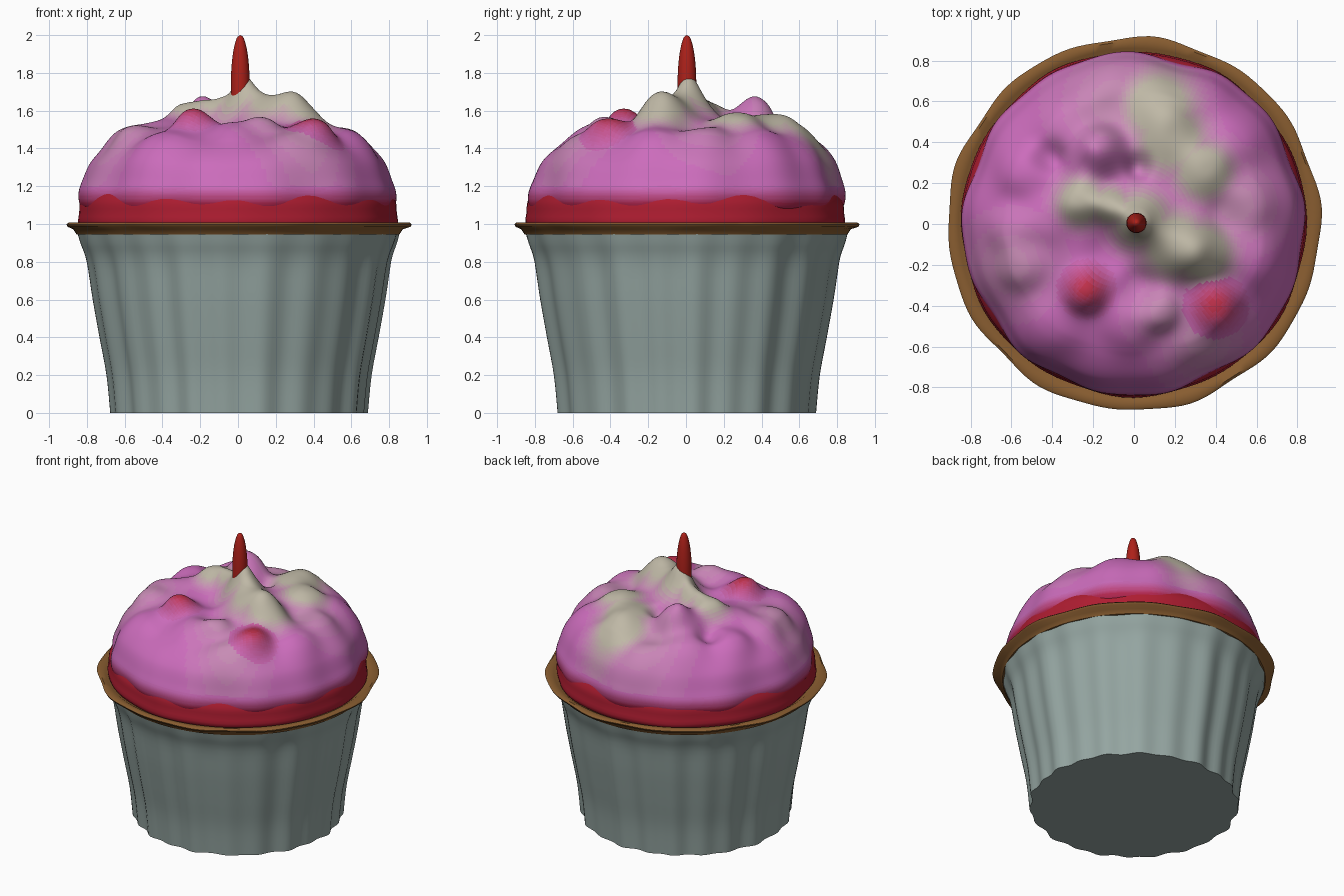
import bpy, math
from math import sin, cos, pi, exp

if "Cube" in bpy.data.objects:
    bpy.data.objects.remove(bpy.data.objects["Cube"])


def material(name, rgb):
    m = bpy.data.materials.new(name)
    m.diffuse_color = (*rgb, 1)
    m.use_nodes = True
    m.node_tree.nodes["Principled BSDF"].inputs["Base Color"].default_value = m.diffuse_color
    return m


def mix(a, b, t):
    return tuple(x + (y - x) * t for x, y in zip(a, b))


def smooth_profile(pts, steps):
    """Catmull-Rom curve through (radius, z) points."""
    ext = [pts[0]] + pts + [pts[-1]]
    out = []
    for i in range(1, len(ext) - 2):
        a, b, c, d = ext[i - 1:i + 3]
        for k in range(steps):
            t = k / steps
            out.append(tuple(0.5 * (2 * b[j] + (c[j] - a[j]) * t
                       + (2 * a[j] - 5 * b[j] + 4 * c[j] - d[j]) * t * t
                       + (3 * b[j] - a[j] - 3 * c[j] + d[j]) * t ** 3) for j in (0, 1)))
    return out + [pts[-1]]


def lathe(name, profile, sides, mats, shift=None, pick=None, centre=(0, 0), angle=50, radial=True):
    """Spin a profile; shift(x, y, z, a) moves points outward, radially or along the normal."""
    verts, faces, n = [], [], len(profile)
    for i, (r, z) in enumerate(profile):
        p, q = profile[max(i - 1, 0)], profile[min(i + 1, n - 1)]
        dr, dz = q[0] - p[0], q[1] - p[1]
        length = math.hypot(dr, dz) or 1
        nr, nz = (1, 0) if radial else (-dz / length, dr / length)
        if r < 1e-4:
            nr = 0
        for s in range(sides):
            a = 2 * pi * s / sides
            d = shift(r * cos(a), r * sin(a), z, a) if shift else 0
            rr = r + nr * d
            verts.append((centre[0] + rr * cos(a), centre[1] + rr * sin(a), z + nz * d))
    for i in range(n - 1):
        for s in range(sides):
            t = (s + 1) % sides
            faces.append((i * sides + s, (i + 1) * sides + s,
                          (i + 1) * sides + t, i * sides + t))
    me = bpy.data.meshes.new(name)
    me.from_pydata(verts, [], faces)
    for m in mats:
        me.materials.append(m)
    if pick:
        for f in me.polygons:
            f.material_index = pick(f.center)
    ob = bpy.data.objects.new(name, me)
    bpy.context.collection.objects.link(ob)
    bpy.context.view_layer.objects.active = ob
    ob.select_set(True)
    # weld the pole points
    bpy.ops.object.mode_set(mode='EDIT')
    bpy.ops.mesh.select_all(action='SELECT')
    bpy.ops.mesh.remove_doubles(threshold=0.0001)
    bpy.ops.mesh.normals_make_consistent(inside=False)
    bpy.ops.object.mode_set(mode='OBJECT')
    bpy.ops.object.shade_smooth_by_angle(angle=math.radians(angle))
    ob.select_set(False)
    return ob


# Colours
PINK, CREAM, RED, LOW = (0.60, 0.15, 0.50), (0.52, 0.48, 0.38), (0.52, 0.03, 0.07), (0.45, 0.02, 0.08)
STEPS = 12
paper = material("paper", (0.30, 0.38, 0.36))
crust = material("crust", (0.25, 0.11, 0.03))
jam = material("jam", (0.42, 0.012, 0.03))
wax = material("wax", (0.42, 0.015, 0.01))
icing_mats = [material("icing_pink", PINK)]
for label, rgb in (("cream", CREAM), ("red", RED), ("low", LOW)):
    icing_mats += [material(f"icing_{label}_{i}", mix(PINK, rgb, i / STEPS)) for i in range(1, STEPS + 1)]


# Pleated paper cup
def pleats(x, y, z, a):
    if math.hypot(x, y) < 0.6:
        return 0
    fade = 1 - 0.7 * max(0, (z - 0.75) / 0.25)
    return fade * (0.009 * sin(22 * a + 0.8 * sin(3 * a)) + 0.006 * sin(13 * a + 1))


wall = smooth_profile([(0.675, 0), (0.695, 0.2), (0.732, 0.4), (0.768, 0.6),
                       (0.80, 0.8), (0.835, 0.9), (0.856, 0.97)], 4)
lathe("paper_cup", [(0, 0)] + wall, 176, [paper], pleats)


# Thin wavy crust rim
def rim_wave(x, y, z, a):
    return 0.006 * sin(9 * a + 1) + 0.005 * sin(14 * a) if math.hypot(x, y) > 0.88 else 0


lathe("crust_rim", [(0.80, 0.94), (0.855, 0.945), (0.872, 0.972), (0.905, 0.985), (0.912, 0.998),
                    (0.90, 1.008), (0.86, 1.002), (0.835, 0.985), (0.80, 0.98)],
      144, [crust], rim_wave)

# Red jam band under the icing
lathe("jam_band", smooth_profile([(0.80, 0.96), (0.842, 1.0), (0.838, 1.06),
                                  (0.832, 1.12), (0.80, 1.18)], 3), 96, [jam],
      lambda x, y, z, a: 0.004 * sin(7 * a) + 0.003 * sin(12 * a + 2))

# Lumps on the icing: x, y, height, spread
cream_lumps = [(0.03, 0.02, 0.15, 0.12), (0.20, -0.10, 0.11, 0.14), (0.33, -0.14, 0.09, 0.13),
               (-0.12, 0.09, 0.08, 0.08), (-0.26, 0.11, 0.10, 0.10),
               (0.12, 0.58, 0.07, 0.15), (0.18, 0.42, 0.07, 0.14), (0.34, 0.26, 0.08, 0.12)]
red_lumps = [(0.40, -0.40, 0.10, 0.11), (-0.23, -0.32, 0.10, 0.10)]
pink_lumps = [(0.025, 0.015, 0.07, 0.06), (-0.15, 0.36, 0.13, 0.10), (-0.22, 0.28, 0.06, 0.10),
              (-0.34, 0.50, 0.07, 0.16), (-0.55, 0.26, 0.07, 0.13),
              (-0.60, -0.03, 0.06, 0.11), (-0.55, -0.21, 0.07, 0.11), (-0.42, 0.02, 0.04, 0.12),
              (-0.40, -0.50, 0.05, 0.15), (-0.02, -0.50, 0.05, 0.13), (0.13, -0.42, 0.06, 0.09),
              (0.33, -0.58, 0.05, 0.14), (0.56, 0.10, 0.06, 0.13), (0.60, -0.18, 0.06, 0.14),
              (0.50, 0.42, 0.06, 0.15), (-0.15, 0.70, 0.05, 0.12), (0.35, 0.62, 0.04, 0.12)]
pits = [(0.02, 0.28, -0.06, 0.06), (-0.40, 0.32, -0.05, 0.07), (-0.12, -0.14, -0.05, 0.12),
        (0.02, -0.30, -0.04, 0.09), (0.45, 0.04, -0.03, 0.09)]
lumps = cream_lumps + red_lumps + pink_lumps + pits
tints = [(0.14, -0.43, 0, 0.15), (0.33, -0.56, 0, 0.2), (0.5, 0.1, 0, 0.2), (-0.1, 0.6, 0, 0.25), (-0.6, -0.2, 0, 0.2)]


def bell(x, y, lump, grow=1.0, power=1.25):
    d2 = (x - lump[0]) ** 2 + (y - lump[1]) ** 2
    return exp(-(d2 / (lump[3] * grow) ** 2) ** power)


def icing_shift(x, y, z, a):
    r = math.hypot(x, y)
    edge = max(0, min(1, (r - 0.62) / 0.2))
    wave = 0.008 * sin(8 * a + 1) + 0.007 * sin(13 * a) + 0.006 * sin(5 * a + 9 * z)
    return edge * wave + sum(l[2] * bell(x, y, l) for l in lumps) * (1 - 0.6 * edge)


def icing_colour(c):
    if math.hypot(c.x, c.y) > 0.7 and c.z < 1.2:
        return 2 * STEPS + max(1, min(STEPS, round((1.2 - c.z) / 0.09 * STEPS)))
    red = max(bell(c.x, c.y, l, 1.1) for l in red_lumps)
    cream = min(1, 1.5 * max(bell(c.x, c.y, l, 1.15) for l in cream_lumps))
    if red > 0.12 and red > cream * 0.6:
        return STEPS + max(1, round(red * STEPS))
    tint = 0.35 * max(bell(c.x, c.y, l, 1, 1) for l in tints)
    return round(max(cream, tint) * STEPS)


# Lumpy icing dome, profile from the crown down to the tucked-in edge
dome = [(0, 1.555), (0.2, 1.55), (0.4, 1.51), (0.56, 1.455), (0.68, 1.405), (0.765, 1.33),
        (0.81, 1.23), (0.832, 1.16), (0.825, 1.10), (0.79, 1.07)]
dome = smooth_profile(dome, 10)
# normal is (-dz, dr): outward for a profile running down and out
lathe("icing", dome, 200, icing_mats, icing_shift, icing_colour, angle=80, radial=False)

# Candle tip on the crown
lathe("candle", smooth_profile([(0.05, 1.66), (0.049, 1.78), (0.044, 1.86), (0.034, 1.93),
                                (0.018, 1.985), (0, 2.0)], 4), 24, [wax], centre=(0.012, 0.005))
